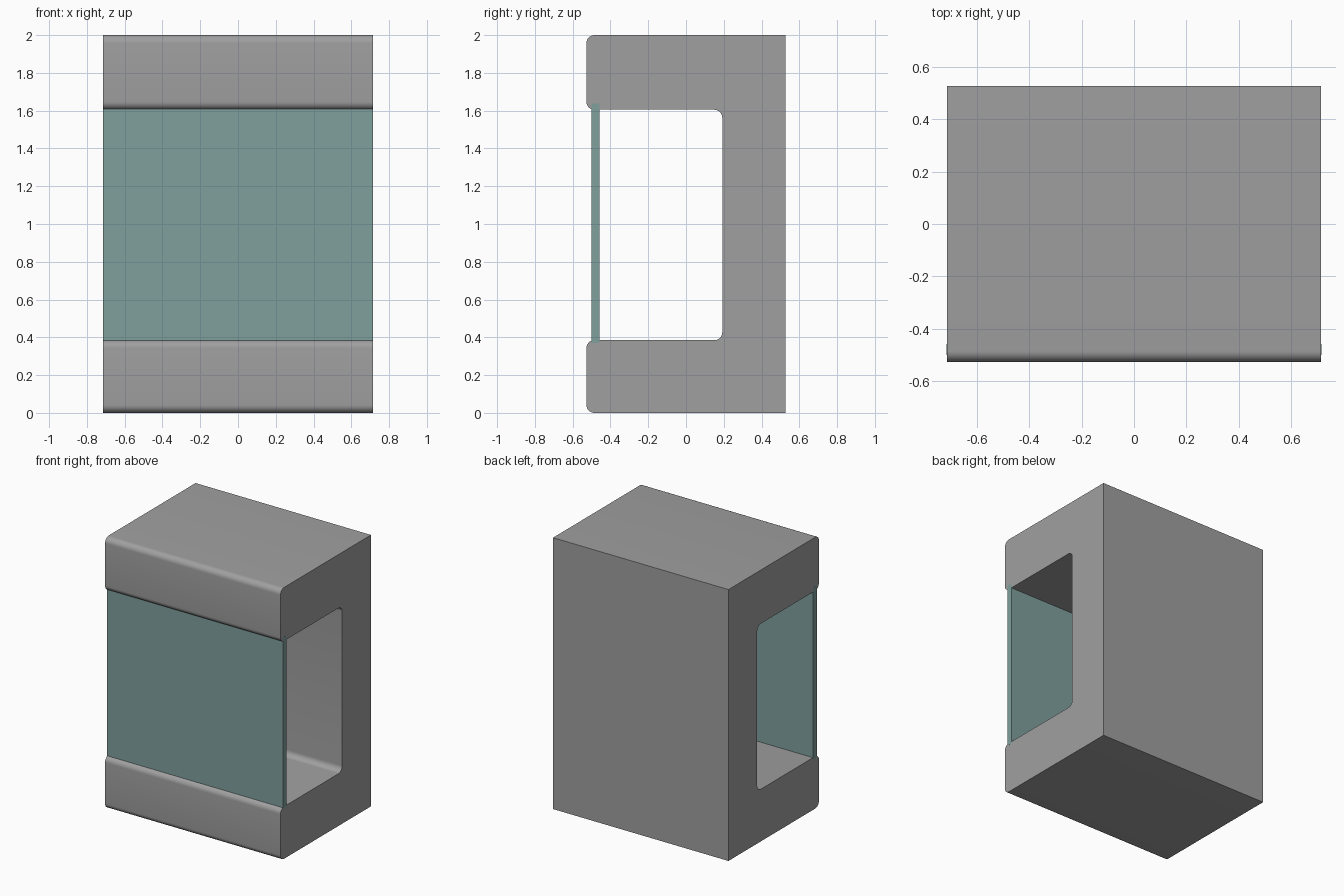
import bpy
import bmesh

cube = bpy.data.objects.get("Cube")
if cube:
    bpy.data.objects.remove(cube, do_unlink=True)

HALF_W, HALF_D, HEIGHT = 0.715, 0.527, 2.0
OPEN_BOTTOM, OPEN_TOP, OPEN_BACK = 0.385, 1.605, 0.192
RADIUS = 0.042


def material(name, rgb):
    mat = bpy.data.materials.new(name)
    mat.use_nodes = True
    mat.diffuse_color = (*rgb, 1)
    bsdf = mat.node_tree.nodes["Principled BSDF"]
    bsdf.inputs["Base Color"].default_value = (*rgb, 1)
    bsdf.inputs["Roughness"].default_value = 0.6
    return mat


def extrude_profile(name, profile, half_width, mat, radius=0):
    """Extrude a (y, z) outline along x and round its edges in front of the back wall."""
    bm = bmesh.new()
    face = bm.faces.new([bm.verts.new((-half_width, y, z)) for y, z in profile])
    extruded = bmesh.ops.extrude_face_region(bm, geom=[face], use_keep_orig=True)
    moved = [g for g in extruded["geom"] if isinstance(g, bmesh.types.BMVert)]
    bmesh.ops.translate(bm, verts=moved, vec=(2 * half_width, 0, 0))
    bmesh.ops.recalc_face_normals(bm, faces=bm.faces)
    if radius:
        edges = [e for e in bm.edges
                 if abs(e.verts[0].co.x - e.verts[1].co.x) > half_width
                 and e.verts[0].co.y < HALF_D - 0.01]
        bmesh.ops.bevel(bm, geom=edges, offset=radius, segments=8,
                        profile=0.5, affect='EDGES')
        bmesh.ops.recalc_face_normals(bm, faces=bm.faces)
    mesh = bpy.data.meshes.new(name)
    bm.to_mesh(mesh)
    bm.free()
    mesh.materials.append(mat)
    obj = bpy.data.objects.new(name, mesh)
    bpy.context.collection.objects.link(obj)
    bpy.ops.object.select_all(action='DESELECT')
    obj.select_set(True)
    bpy.context.view_layer.objects.active = obj
    bpy.ops.object.shade_smooth_by_angle(angle=0.52)
    return obj


grey = material("grey_body", (0.35, 0.35, 0.35))
teal = material("teal_glass", (0.215, 0.35, 0.34))

# C-shaped housing: base, back wall and top in one outline
housing = [(-HALF_D, 0), (HALF_D, 0), (HALF_D, HEIGHT), (-HALF_D, HEIGHT),
           (-HALF_D, OPEN_TOP), (OPEN_BACK, OPEN_TOP),
           (OPEN_BACK, OPEN_BOTTOM), (-HALF_D, OPEN_BOTTOM)]
extrude_profile("housing", housing, HALF_W, grey, RADIUS)

# Front panel, seated slightly into the base and top
panel = [(-0.5, 0.37), (-0.458, 0.37), (-0.458, 1.637), (-0.5, 1.637)]
extrude_profile("front_panel", panel, HALF_W + 0.001, teal)
